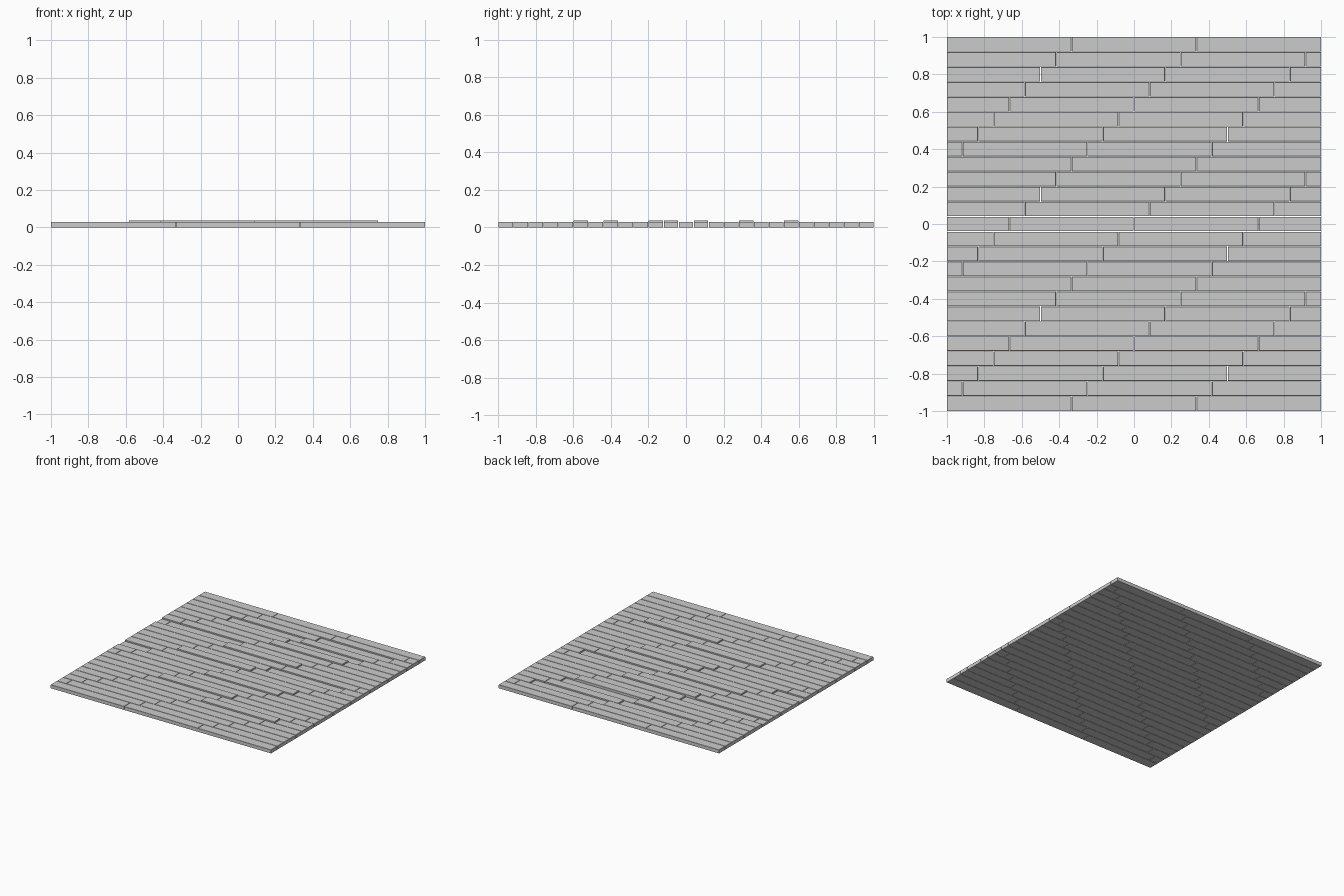
import bpy, bmesh

if "Cube" in bpy.data.objects:
    bpy.data.objects.remove(bpy.data.objects["Cube"])

ROWS, PITCH, LENGTH = 25, 0.08, 2 / 3
GAP, TOP, STEP = 0.003, 0.029, 0.009

# planks standing proud of / sunk below the floor: (row, plank start in twelfths of a unit)
RAISED = {(5, -1), (8, -4), (11, -7), (13, -1), (14, -2), (17, -5), (19, 1)}
SUNK = {(2, 2), (3, -7), (4, 0), (7, -11), (7, -19), (10, 2), (13, -17)}


def add_plank(name, x0, x1, y0, y1, top):
    bm = bmesh.new()
    bmesh.ops.create_cube(bm, size=1)
    for v in bm.verts:
        v.co.x = x1 if v.co.x > 0 else x0
        v.co.y = y1 if v.co.y > 0 else y0
        v.co.z = top if v.co.z > 0 else 0
    # small worn edges on the walking face
    edges = [e for e in bm.edges if all(v.co.z > top / 2 for v in e.verts)]
    bmesh.ops.bevel(bm, geom=edges, offset=0.001, segments=1, affect='EDGES')
    mesh = bpy.data.meshes.new(name)
    bm.to_mesh(mesh)
    bm.free()
    obj = bpy.data.objects.new(name, mesh)
    bpy.context.collection.objects.link(obj)


# rows from back to front, each staggered by a twelfth of a unit
for row in range(ROWS):
    y1 = 1 - row * PITCH
    first = -12 - row % 8 if row % 8 else -12
    for start in range(first, 12, 8):
        x0, x1 = max(start / 12, -1), min(start / 12 + LENGTH, 1)
        if x1 - x0 < 0.01:
            continue
        top = TOP
        if (row, start) in RAISED:
            top += STEP
        elif (row, start) in SUNK:
            top -= STEP
        left = x0 if x0 == -1 else x0 + GAP / 2
        right = x1 if x1 > 0.999 else x1 - GAP / 2
        back = y1 if row == 0 else y1 - GAP / 2
        front = y1 - PITCH + (0 if row == ROWS - 1 else GAP / 2)
        add_plank(f"floor_plank_{row:02d}_{start + 20:02d}", left, right, front, back, top)
